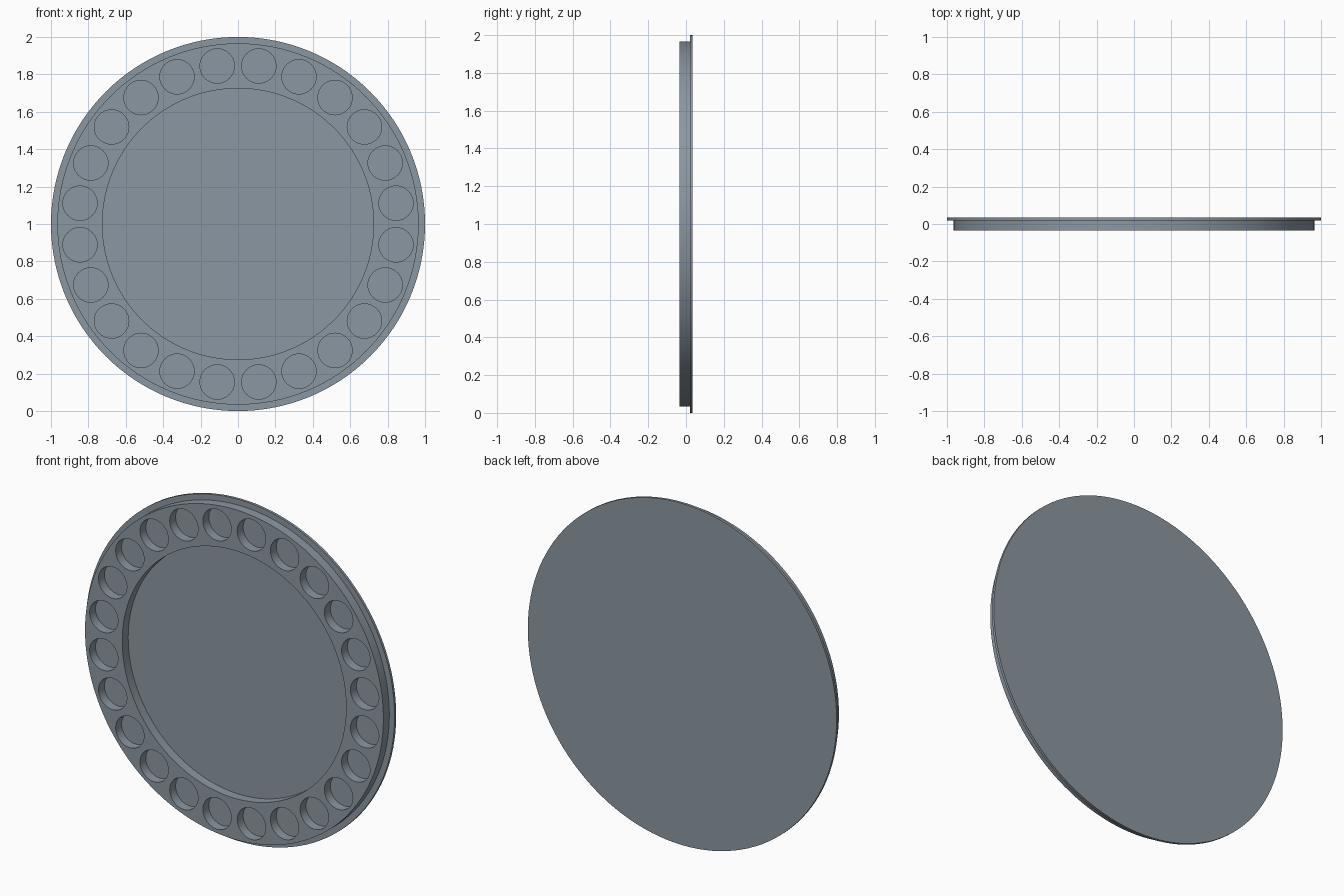
import bpy, bmesh, math
from mathutils import Matrix, Vector

cube = bpy.data.objects.get("Cube")
if cube:
    bpy.data.objects.remove(cube)

HOLES = 24
HOLE_RADIUS, RING_RADIUS = 0.092, 0.852
FRONT, FLOOR, BACK = -0.035, 0.02, 0.035
CENTRE = Vector((0, 0, 1))

# Single blue-grey colour
steel = bpy.data.materials.new("blue grey")
steel.use_nodes = True
colour = (0.26, 0.31, 0.355, 1)
steel.diffuse_color = colour
steel.node_tree.nodes["Principled BSDF"].inputs["Base Color"].default_value = colour


def make_object(name, bm):
    bmesh.ops.recalc_face_normals(bm, faces=bm.faces)
    mesh = bpy.data.meshes.new(name)
    bm.to_mesh(mesh)
    bm.free()
    mesh.materials.append(steel)
    obj = bpy.data.objects.new(name, mesh)
    bpy.context.collection.objects.link(obj)
    return obj


# Disc with a thin back flange, raised ring and recessed centre, as a lathe profile
profile = [(0, FLOOR), (0.725, FLOOR), (0.725, FRONT), (0.966, FRONT),
           (0.966, FLOOR), (1, FLOOR), (1, BACK), (0, BACK)]
bm = bmesh.new()
verts = [bm.verts.new(CENTRE + Vector((r, y, 0))) for r, y in profile]
edges = [bm.edges.new(pair) for pair in zip(verts, verts[1:])]
bmesh.ops.spin(bm, geom=verts + edges, cent=CENTRE, axis=(0, 1, 0),
               angle=math.tau, steps=128)
bmesh.ops.remove_doubles(bm, verts=bm.verts, dist=0.0001)
disc = make_object("ringed_disc", bm)

# Round pockets around the ring
bm = bmesh.new()
depth = 0.1
for i in range(HOLES):
    angle = math.tau * (i + 0.5) / HOLES
    place = Vector((RING_RADIUS * math.cos(angle), FLOOR - depth / 2,
                    1 + RING_RADIUS * math.sin(angle)))
    bmesh.ops.create_cone(bm, cap_ends=True, segments=40, depth=depth,
                          radius1=HOLE_RADIUS, radius2=HOLE_RADIUS,
                          matrix=Matrix.Translation(place) @ Matrix.Rotation(math.pi / 2, 4, "X"))
cutter = make_object("pocket_cutter", bm)
cutter.hide_render = True

cut = disc.modifiers.new("pockets", "BOOLEAN")
cut.operation = "DIFFERENCE"
cut.solver = "EXACT"
cut.object = cutter

bpy.ops.object.select_all(action="DESELECT")
disc.select_set(True)
bpy.context.view_layer.objects.active = disc
bpy.ops.object.modifier_apply(modifier=cut.name)
bpy.data.objects.remove(cutter)
bpy.ops.object.shade_smooth_by_angle(angle=math.radians(30))
